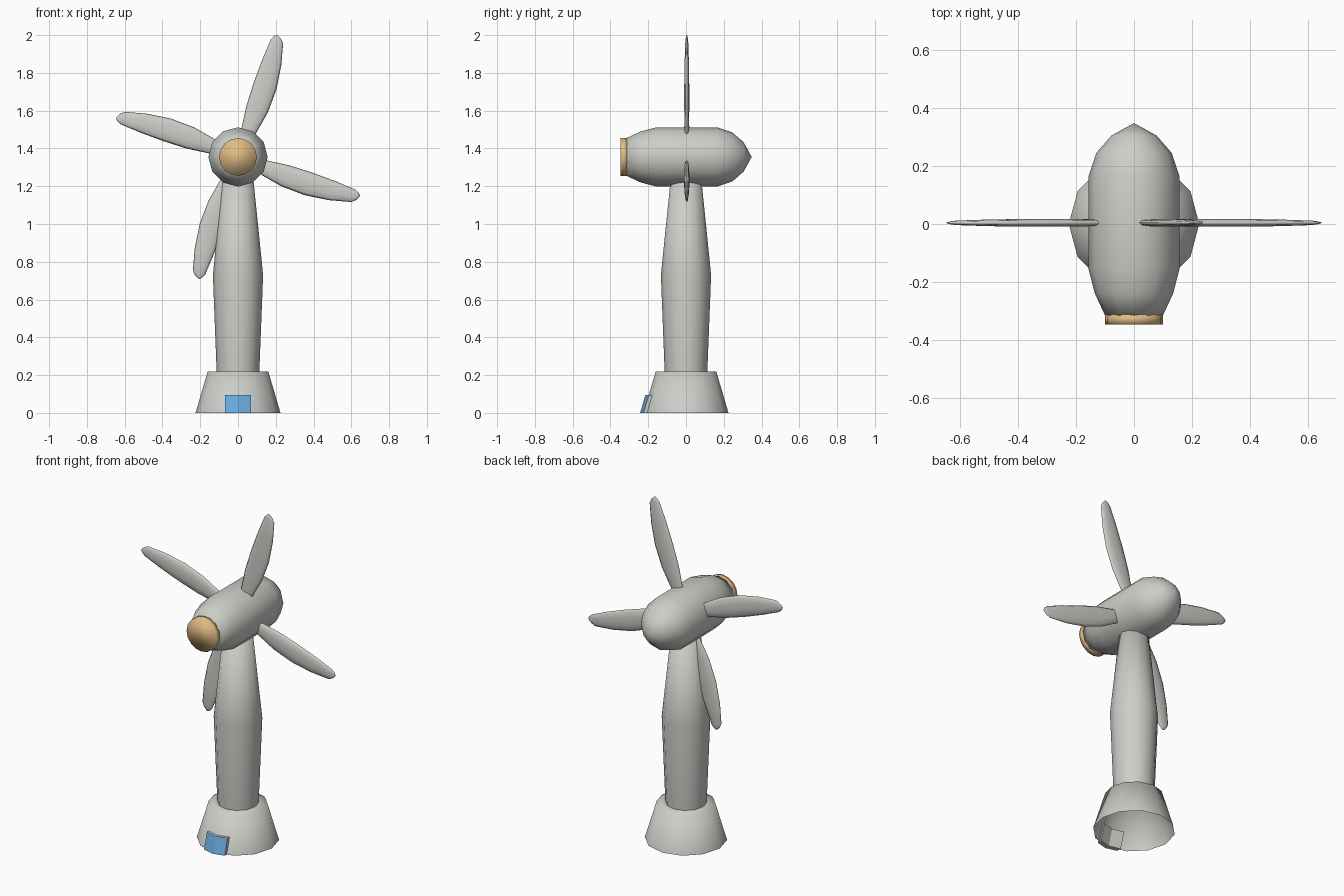
import bpy, bmesh, math
from mathutils import Matrix, Vector

if "Cube" in bpy.data.objects:
    bpy.data.objects.remove(bpy.data.objects["Cube"])

HUB_Z = 1.355


def material(name, rgb):
    m = bpy.data.materials.new(name)
    m.diffuse_color = (*rgb, 1)
    m.use_nodes = True
    m.node_tree.nodes["Principled BSDF"].inputs["Base Color"].default_value = m.diffuse_color
    return m


GREY = material("pale_grey", (0.60, 0.62, 0.58))
TAN = material("tan", (0.74, 0.50, 0.23))
BLUE = material("sky_blue", (0.14, 0.41, 0.72))


def finish(name, bm, mats, smooth=True):
    bmesh.ops.recalc_face_normals(bm, faces=bm.faces)
    for f in bm.faces:
        f.smooth = smooth
    me = bpy.data.meshes.new(name)
    bm.to_mesh(me)
    bm.free()
    for m in mats:
        me.materials.append(m)
    ob = bpy.data.objects.new(name, me)
    bpy.context.collection.objects.link(ob)
    return ob


def loft(bm, rings, cap_start=False, cap_end=False):
    """Skin a list of closed rings of points."""
    loops = [[bm.verts.new(p) for p in r] for r in rings]
    for a, b in zip(loops, loops[1:]):
        n = len(a)
        for i in range(n):
            j = (i + 1) % n
            bm.faces.new((a[i], a[j], b[j], b[i]))
    if cap_start:
        bm.faces.new(loops[0])
    if cap_end:
        bm.faces.new(loops[-1])


def lathe(name, profile, mat, axis="Z", sides=12, cap_start=False, cap_end=False):
    """Revolve (radius, height) pairs about z, or about y through the hub."""
    rings = []
    for r, h in profile:
        ring = []
        for i in range(sides):
            a = math.tau * i / sides
            c, s = r * math.cos(a), r * math.sin(a)
            ring.append((c, s, h) if axis == "Z" else (c, h, HUB_Z + s))
        rings.append(ring)
    bm = bmesh.new()
    loft(bm, rings, cap_start, cap_end)
    bmesh.ops.remove_doubles(bm, verts=bm.verts, dist=1e-5)
    return finish(name, bm, [mat])


# Base (open underneath) and tower
lathe("base", [(0.225, 0), (0.16, 0.22), (0.10, 0.22)], GREY)
lathe("tower", [(0.113, 0.218), (0.133, 0.73), (0.08, 1.25)], GREY, cap_end=True)

# Nacelle with tapered ends, and the front cap
lathe("nacelle", [(0.10, -0.315), (0.135, -0.24), (0.157, -0.155), (0.157, 0.165),
                  (0.13, 0.245), (0.078, 0.305), (0, 0.348)], GREY, axis="Y", cap_start=True)
lathe("front_cap", [(0.10, -0.346), (0.10, -0.312)], TAN, axis="Y", sides=16,
      cap_start=True, cap_end=True)

# Blades: thin lens sections along the blade (distance, left edge, right edge, half thickness)
SECTIONS = [(0.10, -0.022, 0.036, 0.010), (0.145, -0.030, 0.050, 0.012),
            (0.27, -0.044, 0.075, 0.014), (0.40, -0.046, 0.080, 0.014),
            (0.53, -0.042, 0.064, 0.012), (0.645, -0.033, 0.036, 0.008),
            (0.665, -0.024, 0.018, 0.005), (0.677, -0.013, -0.004, 0.002)]
for k in range(4):
    bm = bmesh.new()
    rings = []
    for u, left, right, t in SECTIONS:
        mid, half = (left + right) / 2, (right - left) / 2
        rings.append([(mid + half * math.cos(math.tau * i / 10),
                       0.004 + t * math.sin(math.tau * i / 10), u) for i in range(10)])
    loft(bm, rings, True, True)
    turn = Matrix.Translation((0, 0, HUB_Z)) @ Matrix.Rotation(math.radians(18.5 + 90 * k), 4, "Y")
    bm.transform(turn)
    finish(f"blade_{k + 1}", bm, [GREY])

# Door: slab following the front corner of the base, blue on its outer faces
DOOR_H, DOOR_W = 0.095, 0.069


def door_ring(z, offset):
    r = 0.225 - 0.065 * z / 0.22 + offset
    return [Vector((x, -(r - abs(x) * 0.268), z)) for x in (-DOOR_W, 0, DOOR_W)]


bm = bmesh.new()
loft(bm, [door_ring(z, 0.018) + door_ring(z, -0.012)[::-1] for z in (0, DOOR_H)], True, True)
door = finish("door", bm, [GREY, BLUE], smooth=False)
for p in door.data.polygons:
    if p.normal.y < -0.5:
        p.material_index = 1
